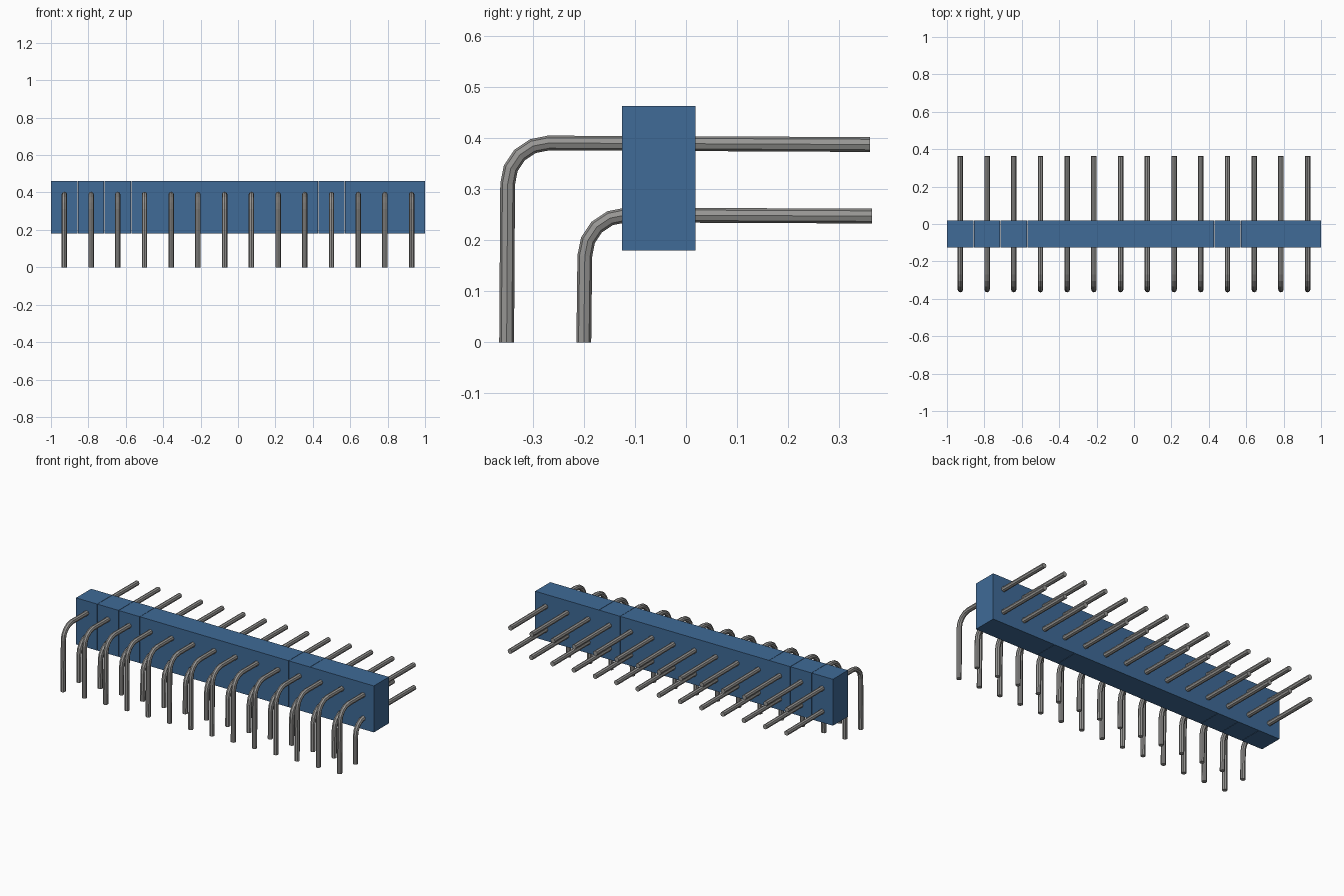
import bpy
import bmesh
from math import cos, sin, pi
from mathutils import Vector

if "Cube" in bpy.data.objects:
    bpy.data.objects.remove(bpy.data.objects["Cube"], do_unlink=True)

COUNT = 14
PITCH = 2 / COUNT
RADIUS = 0.0145
SIDES = 8


def material(name, colour):
    mat = bpy.data.materials.new(name)
    mat.use_nodes = True
    mat.diffuse_color = colour
    mat.node_tree.nodes["Principled BSDF"].inputs["Base Color"].default_value = colour
    return mat


blue = material("blue plastic", (0.05, 0.145, 0.31, 1))
grey = material("grey metal", (0.31, 0.305, 0.295, 1))


def finish(bm, name, mat):
    bmesh.ops.recalc_face_normals(bm, faces=bm.faces[:])
    mesh = bpy.data.meshes.new(name)
    bm.to_mesh(mesh)
    bm.free()
    mesh.materials.append(mat)
    return mesh


def place(name, mesh, x=0):
    obj = bpy.data.objects.new(name, mesh)
    obj.location.x = x
    bpy.context.collection.objects.link(obj)


def pin_mesh(name, leg_y, bar_z, tip_y, tip_z, bend=0.08, steps=4):
    """Eight-sided wire: straight bar, rounded elbow, vertical leg."""
    path = [Vector((0, tip_y, tip_z))]
    for i in range(steps + 1):
        a = pi / 2 * (1 + i / steps)
        path.append(Vector((0, leg_y + bend + bend * cos(a),
                            bar_z - bend + bend * sin(a))))
    path.append(Vector((0, leg_y - 0.002, 0)))
    bm = bmesh.new()
    side = Vector((1, 0, 0))
    rings = []
    for i, p in enumerate(path):
        before = (p - path[max(i - 1, 0)]).normalized()
        after = (path[min(i + 1, len(path) - 1)] - p).normalized()
        # Keep the leg's end flat on the ground
        tangent = Vector((0, 0, -1)) if i == len(path) - 1 else (before + after).normalized()
        up = side.cross(tangent)
        rings.append([bm.verts.new(p + RADIUS * (side * cos(2 * pi * k / SIDES)
                                                 + up * sin(2 * pi * k / SIDES)))
                      for k in range(SIDES)])
    for a, b in zip(rings, rings[1:]):
        for k in range(SIDES):
            n = (k + 1) % SIDES
            bm.faces.new((a[k], a[n], b[n], b[k]))
    bm.faces.new(rings[0])
    bm.faces.new(rings[-1])
    return finish(bm, name, grey)


# Housing modules, split by hairline seams at some pin boundaries
seams = [0, 1, 2, 3, 10, 11, COUNT]
for i, (a, b) in enumerate(zip(seams, seams[1:])):
    x0 = -1 + a * PITCH + (0.001 if a else 0)
    x1 = -1 + b * PITCH - (0.001 if b < COUNT else 0)
    bm = bmesh.new()
    bmesh.ops.create_cube(bm, size=1)
    bmesh.ops.scale(bm, vec=(x1 - x0, 0.144, 0.282), verts=bm.verts)
    bmesh.ops.translate(bm, vec=((x0 + x1) / 2, -0.053, 0.321), verts=bm.verts)
    place(f"housing_module_{i + 1}", finish(bm, "housing_module", blue))

# Two rows of right-angle pins
upper = pin_mesh("upper_pin", -0.349, 0.39, 0.36, 0.387)
lower = pin_mesh("lower_pin", -0.198, 0.249, 0.364, 0.247)
for i in range(COUNT):
    x = -1 + (i + 0.5) * PITCH
    place(f"upper_pin_{i + 1}", upper, x)
    place(f"lower_pin_{i + 1}", lower, x)
